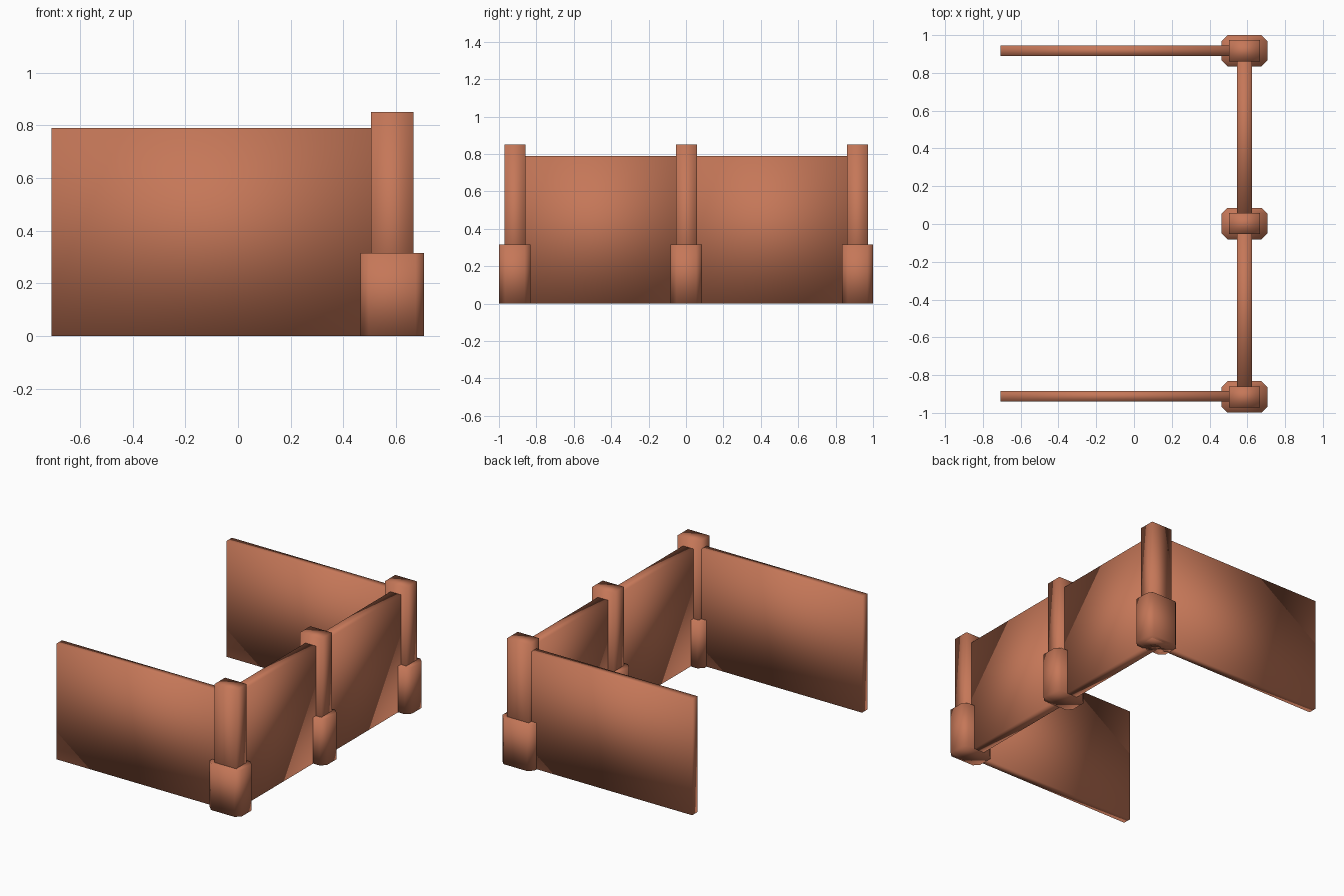
import bpy, bmesh

if "Cube" in bpy.data.objects:
    bpy.data.objects.remove(bpy.data.objects["Cube"])

# single terracotta colour
mat = bpy.data.materials.new("terracotta")
mat.diffuse_color = (0.56, 0.185, 0.098, 1)
mat.use_nodes = True
mat.node_tree.nodes["Principled BSDF"].inputs["Base Color"].default_value = mat.diffuse_color


def prism(name, outline, z0, z1):
    """Extrude a flat outline from z0 to z1, smooth shaded."""
    bm = bmesh.new()
    low = [bm.verts.new((x, y, z0)) for x, y in outline]
    high = [bm.verts.new((x, y, z1)) for x, y in outline]
    n = len(outline)
    bm.faces.new(low[::-1])
    bm.faces.new(high)
    for i in range(n):
        j = (i + 1) % n
        bm.faces.new((low[i], low[j], high[j], high[i]))
    for f in bm.faces:
        f.smooth = True
    me = bpy.data.meshes.new(name)
    bm.to_mesh(me)
    bm.free()
    me.materials.append(mat)
    ob = bpy.data.objects.new(name, me)
    bpy.context.collection.objects.link(ob)
    return ob


def rect(x0, x1, y0, y1):
    return [(x0, y0), (x1, y0), (x1, y1), (x0, y1)]


def octagon(cx, cy, hx, hy, c):
    """Rectangle with cut corners."""
    return [(cx - hx + c, cy - hy), (cx + hx - c, cy - hy),
            (cx + hx, cy - hy + c), (cx + hx, cy + hy - c),
            (cx + hx - c, cy + hy), (cx - hx + c, cy + hy),
            (cx - hx, cy + hy - c), (cx - hx, cy - hy + c)]


# posts with chunky cut-corner footings
PX = 0.585
for label, y in (("front", -0.915), ("middle", 0.002), ("back", 0.917)):
    prism(label + "_post", rect(PX - 0.081, PX + 0.081, y - 0.056, y + 0.056), 0, 0.85)
    prism(label + "_footing", octagon(PX, y, 0.121, 0.084, 0.032), 0, 0.315)

# long wall spans between the posts
for label, y0, y1 in (("front", -0.915, 0.0), ("back", 0.0, 0.915)):
    prism(label + "_wall_span", rect(0.546, 0.624, y0, y1), 0, 0.79)

# thin end walls
for label, y in (("front", -0.912), ("back", 0.917)):
    prism(label + "_end_wall", rect(-0.708, PX, y - 0.028, y + 0.028), 0, 0.79)
